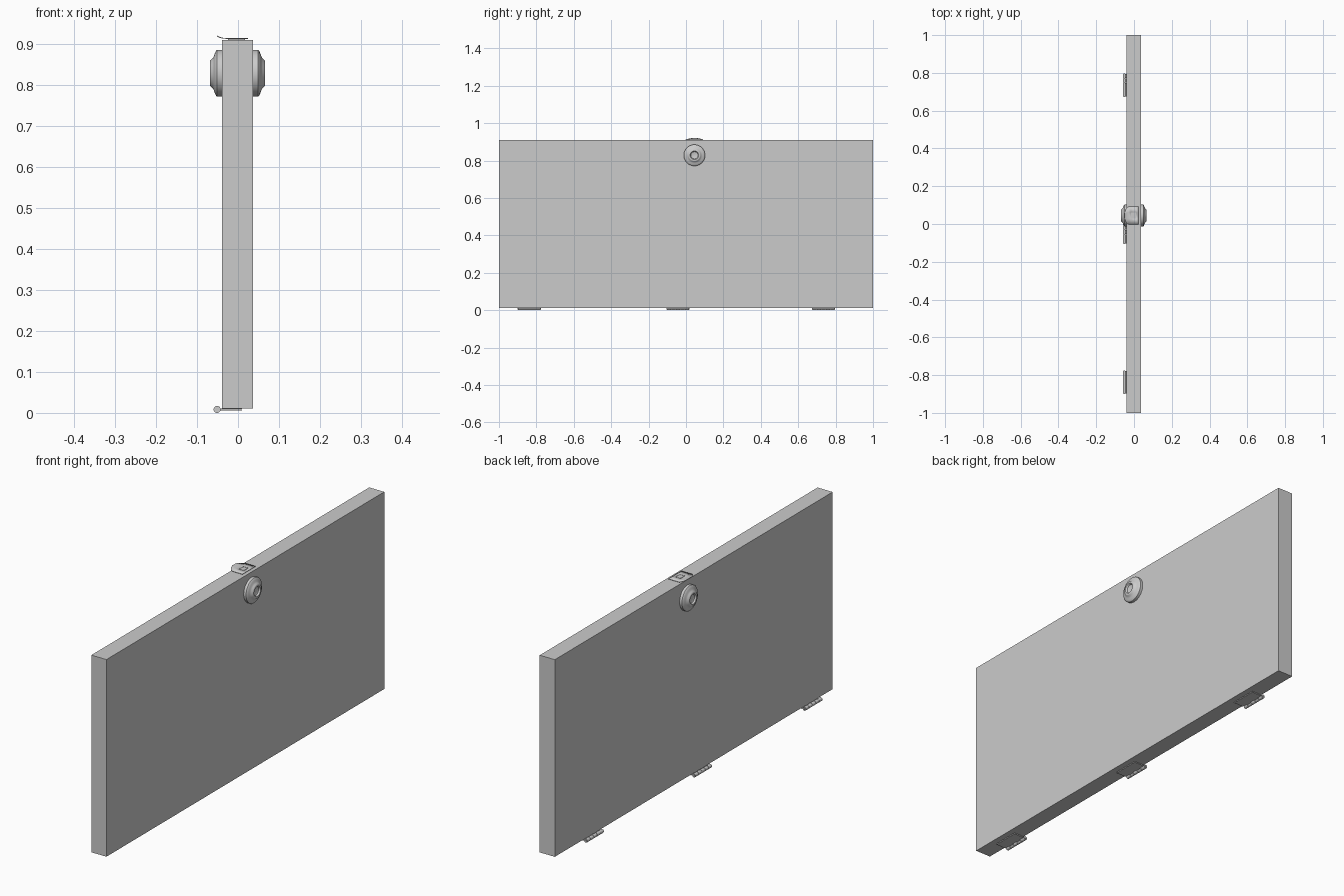
import bpy, bmesh, math
from mathutils import Vector

if "Cube" in bpy.data.objects:
    bpy.data.objects.remove(bpy.data.objects["Cube"])

BOTTOM, TOP = 0.011, 0.909
KNOB_Y, KNOB_Z = 0.045, 0.828


def finish(name, bm, smooth=False):
    bmesh.ops.recalc_face_normals(bm, faces=bm.faces)
    me = bpy.data.meshes.new(name)
    bm.to_mesh(me)
    bm.free()
    ob = bpy.data.objects.new(name, me)
    bpy.context.collection.objects.link(ob)
    if smooth:
        bpy.ops.object.select_all(action='DESELECT')
        ob.select_set(True)
        bpy.context.view_layer.objects.active = ob
        bpy.ops.object.shade_smooth_by_angle(angle=math.radians(35))
    return ob


def box(name, lo, hi):
    bm = bmesh.new()
    bmesh.ops.create_cube(bm, size=1)
    lo, hi = Vector(lo), Vector(hi)
    for v in bm.verts:
        v.co = (lo + hi) / 2 + v.co * (hi - lo)
    return finish(name, bm)


def lathe(name, profile, origin, axis, steps=40):
    """Revolve (distance, radius) points around the X or Y axis."""
    bm = bmesh.new()
    rings = []
    for d, r in profile:
        ring = []
        for i in range(steps):
            a = math.tau * i / steps
            u, w = r * math.cos(a), r * math.sin(a)
            p = Vector((d, u, w)) if axis == 'X' else Vector((u, d, w))
            ring.append(bm.verts.new(p + Vector(origin)))
        rings.append(ring)
    for a, b in zip(rings, rings[1:]):
        for i in range(steps):
            j = (i + 1) % steps
            bm.faces.new((a[i], a[j], b[j], b[i]))
    bm.faces.new(rings[0])
    bm.faces.new(rings[-1])
    return finish(name, bm, True)


# Door slab, lying on its long edge
box("door_slab", (-0.039, -1, BOTTOM), (0.037, 1, TOP))

# Round knobs with dished ends, one on each face
knob = [(-0.004, 0.057), (0.012, 0.057), (0.015, 0.054), (0.018, 0.047),
        (0.020, 0.041), (0.023, 0.036), (0.028, 0.032), (0.029, 0.030),
        (0.029, 0.023), (0.027, 0.021), (0.022, 0.019), (0.020, 0.014)]
for label, face, s in (("outer", -0.039, -1), ("inner", 0.037, 1)):
    lathe(label + "_knob", [(s * d, r) for d, r in knob],
          (face, KNOB_Y, KNOB_Z), 'X')

# Latch face plate and bolt set into the upper edge
box("latch_plate", (-0.024, 0.003, TOP - 0.002), (0.017, 0.087, TOP + 0.003))
box("latch_bolt", (-0.014, 0.031, TOP), (0.008, 0.059, TOP + 0.0045))

# Strike plate: grid strip with a window and a rounded, upturned lip
columns = [(0.024, 0.047, 0), (0.011, 0.047, 0), (-0.016, 0.047, 0),
           (-0.029, 0.047, 0), (-0.036, 0.042, 0.0005),
           (-0.043, 0.034, 0.002), (-0.048, 0.024, 0.004),
           (-0.051, 0.012, 0.0065)]
bm = bmesh.new()
grid = []
for x, half, lift in columns:
    k = 0.017 * half / 0.047
    grid.append([bm.verts.new((x, KNOB_Y + y, TOP + 0.004 + lift))
                 for y in (-half, -k, k, half)])
for i in range(len(grid) - 1):
    for j in range(3):
        if (i, j) != (1, 1):
            bm.faces.new((grid[i][j], grid[i][j + 1],
                          grid[i + 1][j + 1], grid[i + 1][j]))
strike = finish("strike_plate", bm, True)
mod = strike.modifiers.new("thickness", 'SOLIDIFY')
mod.thickness = 0.002
mod.offset = 0

# Three hinges: two folded leaves with interlocking knuckles on a pin
HX, HZ, LENGTH, R = -0.051, 0.0085, 0.12, 0.0085
for n, yc in enumerate((-0.838, -0.043, 0.735), 1):
    y0 = yc - LENGTH / 2
    for leaf, z in (("door", 0.0092), ("frame", 0.0062)):
        box(f"hinge_{n}_{leaf}_leaf", (-0.039, y0, z),
            (0.010, y0 + LENGTH, z + 0.002))
    seg = LENGTH / 5
    for k in range(5):
        a, b = y0 + k * seg + 0.0008, y0 + (k + 1) * seg - 0.0008
        lathe(f"hinge_{n}_knuckle_{k + 1}", [(a, R), (b, R)],
              (HX, 0, HZ), 'Y', 20)
        z = 0.0092 if k % 2 == 0 else 0.0062
        box(f"hinge_{n}_tab_{k + 1}", (HX, a, z), (-0.038, b, z + 0.002))
    lathe(f"hinge_{n}_pin", [(y0 - 0.002, 0.004), (y0 + LENGTH + 0.002, 0.004)],
          (HX, 0, HZ), 'Y', 16)
